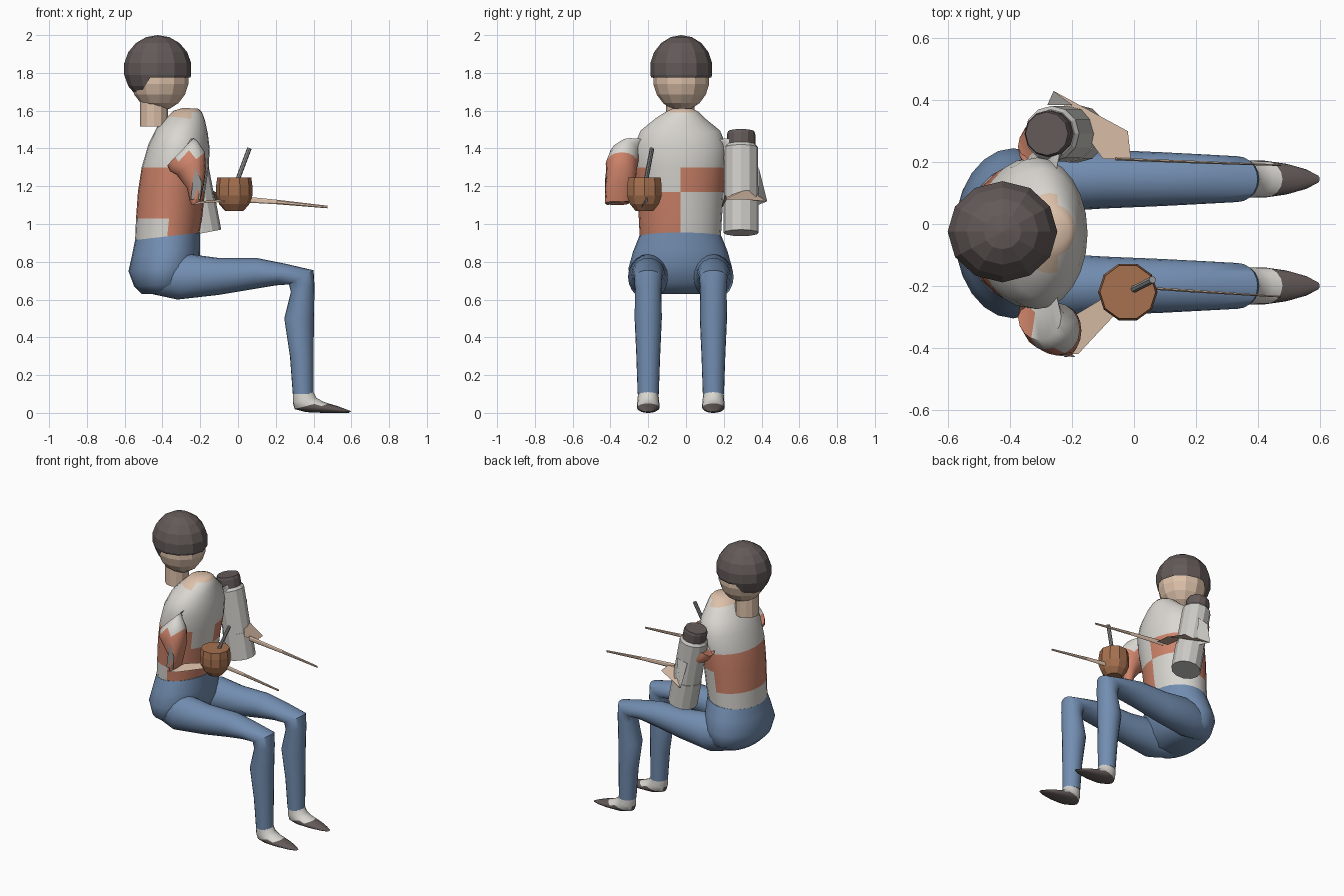
import bpy, bmesh, math
from mathutils import Vector

cube = bpy.data.objects.get("Cube")
if cube:
    bpy.data.objects.remove(cube, do_unlink=True)


def material(name, r, g, b):
    m = bpy.data.materials.new(name)
    m.use_nodes = True
    m.diffuse_color = (r, g, b, 1)
    m.node_tree.nodes["Principled BSDF"].inputs["Base Color"].default_value = (r, g, b, 1)
    return m


DARK = material("dark_brown", .125, .102, .098)
SKIN = material("skin", .72, .53, .40)
WHITE = material("off_white", .70, .68, .64)
CORAL = material("coral", .62, .23, .145)
DENIM = material("denim_blue", .17, .27, .44)
GOURD = material("gourd_brown", .38, .165, .08)
STEEL = material("steel_grey", .32, .32, .32)
FLASK = material("flask_grey", .60, .59, .56)


def finish(name, bm, mats, rule=None, smooth=False):
    """Turn a bmesh into an object, colouring faces by a rule on their centre."""
    bmesh.ops.recalc_face_normals(bm, faces=bm.faces)
    if rule:
        for f in bm.faces:
            f.material_index = rule(f.calc_center_median())
    me = bpy.data.meshes.new(name)
    bm.to_mesh(me)
    bm.free()
    ob = bpy.data.objects.new(name, me)
    bpy.context.collection.objects.link(ob)
    for m in mats:
        me.materials.append(m)
    if smooth:
        bpy.ops.object.select_all(action='DESELECT')
        ob.select_set(True)
        bpy.context.view_layer.objects.active = ob
        bpy.ops.object.shade_smooth_by_angle(angle=math.radians(50))
    return ob


def skin_rings(rings, n):
    """Join elliptical rings (centre, u, v) into a capped tube."""
    bm = bmesh.new()
    loops = []
    for c, u, v in rings:
        angles = [math.tau * i / n for i in range(n)]
        loops.append([bm.verts.new(c + u * math.cos(t) + v * math.sin(t)) for t in angles])
    for p, q in zip(loops, loops[1:]):
        for i in range(n):
            j = (i + 1) % n
            bm.faces.new((p[i], p[j], q[j], q[i]))
    bm.faces.new(loops[0])
    bm.faces.new(loops[-1])
    return bm


def loft(name, sections, mats, rule=None, n=24, smooth=True):
    """Each section: front point x, z; back point x, z; centre y; half width."""
    rings = []
    for ax, az, bx, bz, y, w in sections:
        a, b = Vector((ax, y, az)), Vector((bx, y, bz))
        rings.append(((a + b) / 2, (a - b) / 2, Vector((0, w, 0))))
    return finish(name, skin_rings(rings, n), mats, rule, smooth)


def lathe(name, start, end, profile, mats, n=12):
    """Turned part along start-end; profile holds (fraction, radius)."""
    start, end = Vector(start), Vector(end)
    axis = (end - start).normalized()
    u = axis.cross(Vector((0, 1, 0))).normalized()
    v = axis.cross(u)
    rings = [(start.lerp(end, t), u * r, v * r) for t, r in profile]
    return finish(name, skin_rings(rings, n), mats)


def plate(name, points, mat):
    bm = bmesh.new()
    bm.faces.new([bm.verts.new(p) for p in points])
    return finish(name, bm, [mat])


def ball(center, scale):
    bm = bmesh.new()
    bmesh.ops.create_uvsphere(bm, u_segments=12, v_segments=9, radius=1)
    bmesh.ops.scale(bm, vec=scale, verts=bm.verts)
    bmesh.ops.translate(bm, vec=center, verts=bm.verts)
    return bm


# Head, neck and hair
finish("head", ball((-.415, -.025, 1.77), (.155, .15, .17)), [SKIN])
lathe("neck", (-.445, -.03, 1.515), (-.445, -.03, 1.66), [(0, .075), (1, .075)], [SKIN])
hair = ball((-.425, -.025, 1.82), (.18, .166, .18))
for co, no in (((0, 0, 1.775), (0, 0, 1)), ((0, 0, 1.67), (0, 0, 1)), ((-.48, 0, 1.75), (1, 0, -.6))):
    bmesh.ops.bisect_plane(hair, geom=hair.verts[:] + hair.edges[:] + hair.faces[:],
                           plane_co=co, plane_no=no)
cut = []
for f in hair.faces:
    c = f.calc_center_median()
    behind = (c.x + .48) - .6 * (c.z - 1.75) < 0
    if c.z < 1.67 or (c.z < 1.775 and not behind):
        cut.append(f)
bmesh.ops.delete(hair, geom=cut, context='FACES')
finish("hair", hair, [DARK])


# Colour-blocked top: 0 white, 1 coral, 2 bare skin at the collar
def top_rule(c):
    if c.z > 1.575:
        return 2
    if c.z > 1.3:
        return 0
    if c.x < -.365:
        return int(c.z > 1.03)
    if c.y < -.025:
        return int(c.z < 1.17 or c.x < -.22)
    return int(c.z > 1.17)


Y = -.03
loft("torso", [(-.205, .95, -.545, .91, Y, .215), (-.19, 1.03, -.54, 1.03, Y, .22),
               (-.175, 1.17, -.53, 1.17, Y, .23), (-.155, 1.3, -.51, 1.3, Y, .243),
               (-.15, 1.4, -.475, 1.42, Y, .245), (-.16, 1.48, -.43, 1.51, Y, .21),
               (-.175, 1.55, -.37, 1.57, Y, .13), (-.19, 1.59, -.34, 1.6, -.02, .085),
               (-.21, 1.61, -.29, 1.615, -.02, .05)], [WHITE, CORAL, SKIN], top_rule)
loft("hips", [(-.2, .955, -.545, .915, Y, .218), (-.2, .87, -.56, .84, Y, .25),
              (-.2, .78, -.58, .75, Y, .275), (-.24, .69, -.55, .67, Y, .26),
              (-.3, .63, -.51, .63, Y, .19)], [DENIM])


# Legs and shoes
def shoe_rule(c):
    return int(c.x > .5 or c.z < .04)


for side, y in (("left", .145), ("right", -.2)):
    s = 1 if y > 0 else -1
    loft(side + "_leg", [(-.42, .82, -.46, .63, y - s * .03, .09), (-.25, .84, -.32, .6, y, .107),
                         (-.1, .82, -.1, .625, y, .095), (.1, .82, .08, .655, y, .087),
                         (.25, .79, .2, .675, y, .08), (.4, .755, .27, .68, y, .074),
                         (.405, .67, .28, .64, y, .07), (.402, .5, .245, .5, y, .072),
                         (.4, .3, .275, .3, y, .063), (.4, .1, .29, .1, y, .056)], [DENIM], n=20)
    loft(side + "_shoe", [(.4, .11, .29, .1, y, .054), (.415, .08, .29, .055, y, .057),
                          (.45, .06, .3, .02, y, .06), (.48, .05, .36, .004, y, .06),
                          (.53, .035, .45, 0, y, .05), (.57, .02, .54, 0, y, .032),
                          (.6, .008, .585, 0, y, .012)], [WHITE, DARK], shoe_rule, n=16)

# Arms: white cap sleeve, coral lower sleeve
ARM = [(-.25, 1.45, -.35, 1.3, .23, .06), (-.235, 1.455, -.375, 1.31, .3, .075),
       (-.215, 1.44, -.36, 1.28, .325, .08), (-.175, 1.38, -.325, 1.26, .34, .085),
       (-.17, 1.29, -.27, 1.19, .345, .077), (-.18, 1.21, -.255, 1.12, .36, .07),
       (-.2, 1.12, -.245, 1.1, .365, .065)]


def sleeve_rule(c):
    return int(c.z < 1.355)


loft("right_arm", [(a, b, c, d, -y, w) for a, b, c, d, y, w in ARM], [WHITE, CORAL], sleeve_rule, 16)
loft("left_arm", [(a, b, c, d, y - .05, w) for a, b, c, d, y, w in ARM], [WHITE, CORAL], sleeve_rule, 16)

# Flat forearms, cuffs and the long thin hands
plate("right_forearm", [(-.245, -.42, 1.1), (-.18, -.42, 1.11), (-.04, -.27, 1.12),
                        (-.1, -.24, 1.13), (-.2, -.3, 1.12)], SKIN)
plate("left_forearm", [(-.26, .43, 1.12), (-.02, .3, 1.13), (-.01, .21, 1.13),
                       (-.1, .21, 1.14), (-.2, .35, 1.2)], SKIN)
plate("right_cuff", [(-.25, -.425, 1.13), (-.2, -.42, 1.13), (-.19, -.43, 1.22), (-.23, -.42, 1.31)], STEEL)
plate("left_cuff", [(-.26, .43, 1.12), (-.2, .38, 1.1), (-.2, .385, 1.3), (-.28, .385, 1.28)], WHITE)
for side, y0, y1 in (("right", -.2, -.235), ("left", .21, .19)):
    rings = [(Vector((-.06, y0, 1.137)), Vector((0, 0, .018)), Vector((0, .005, 0))),
             (Vector((.2, (y0 + y1) / 2, 1.117)), Vector((0, 0, .012)), Vector((0, .005, 0))),
             (Vector((.475, y1, 1.09)), Vector((0, 0, .007)), Vector((0, .003, 0)))]
    finish(side + "_hand", skin_rings(rings, 6), [SKIN])

# Flask under the left arm
base, tip = (-.18, .292, .953), (-.282, .292, 1.49)
lathe("flask_body", base, tip, [(0, .093), (.32, .093), (.32, .09), (.84, .09), (.87, .078)], [FLASK])
lathe("flask_cap", base, tip, [(.86, .075), (.97, .075), (1, .07)], [DARK])

# Gourd cup with its straw
lathe("gourd_cup", (-.02, -.22, 1.07), (-.02, -.22, 1.247),
      [(0, .05), (.2, .08), (.45, .096), (.75, .096), (1, .09)], [GOURD], n=10)
lathe("straw", (-.015, -.218, 1.2), (.06, -.18, 1.4), [(0, .012), (1, .012)], [STEEL], n=8)
